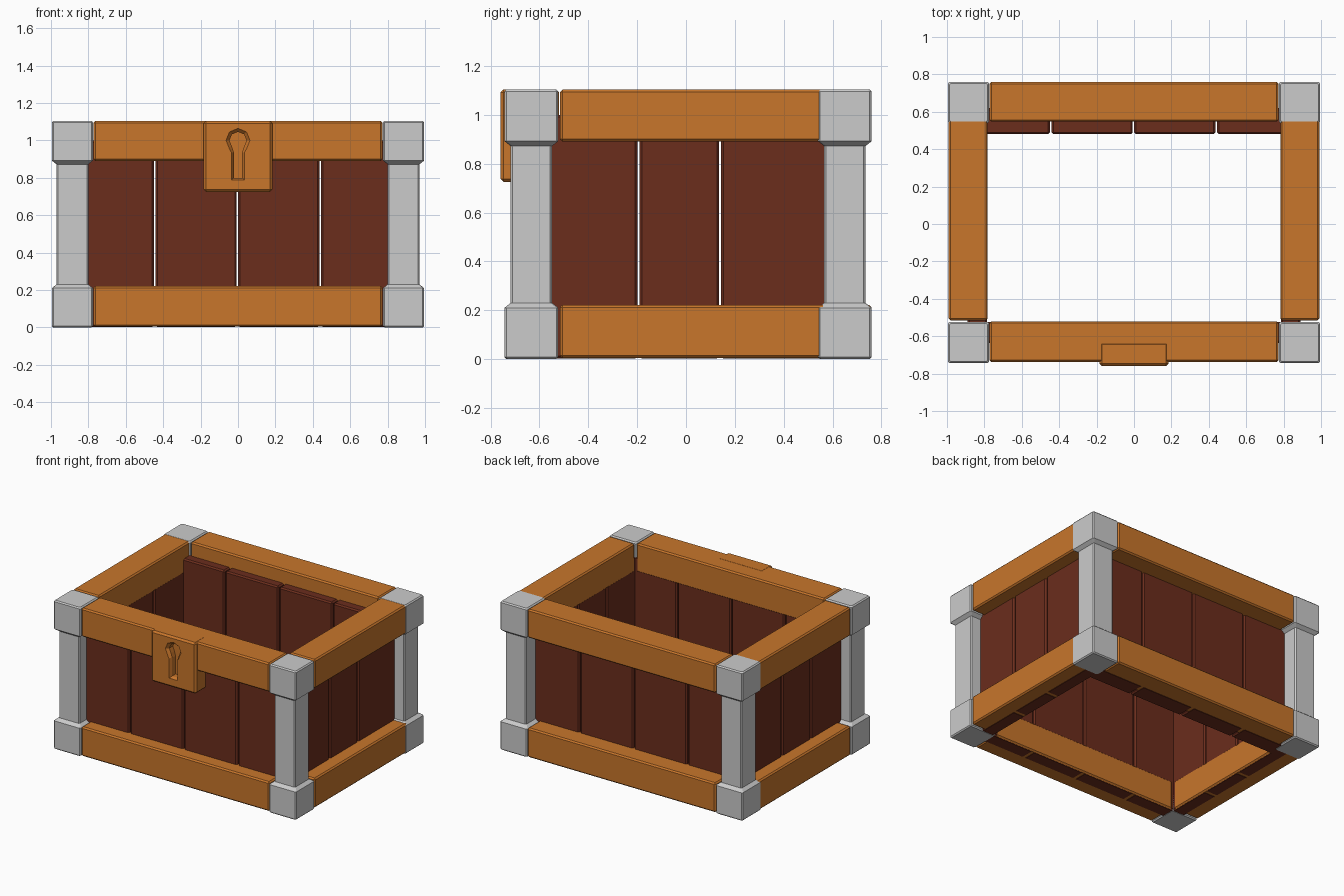
import bpy, bmesh, math

if "Cube" in bpy.data.objects:
    bpy.data.objects.remove(bpy.data.objects["Cube"])


def material(name, color):
    m = bpy.data.materials.new(name)
    m.diffuse_color = (*color, 1)
    m.use_nodes = True
    m.node_tree.nodes["Principled BSDF"].inputs["Base Color"].default_value = m.diffuse_color
    return m


trim = material("orange_trim", (0.58, 0.18, 0.024))
wood = material("red_wood", (0.147, 0.026, 0.012))


def finish(name, bm, mat=None):
    bmesh.ops.recalc_face_normals(bm, faces=bm.faces)
    me = bpy.data.meshes.new(name)
    bm.to_mesh(me)
    bm.free()
    ob = bpy.data.objects.new(name, me)
    bpy.context.collection.objects.link(ob)
    if mat:
        me.materials.append(mat)
    return ob


def loft(name, rings, mat=None):
    """Skin a list of equal-length point rings and cap both ends."""
    bm = bmesh.new()
    loops = [[bm.verts.new(p) for p in ring] for ring in rings]
    n = len(loops[0])
    for a, b in zip(loops, loops[1:]):
        for i in range(n):
            j = (i + 1) % n
            bm.faces.new((a[i], a[j], b[j], b[i]))
    bm.faces.new(loops[0])
    bm.faces.new(loops[-1])
    return finish(name, bm, mat)


def box(name, x, y, z, mat, bevel=0.01):
    """Chamfered box from min/max ranges."""
    bm = bmesh.new()
    bmesh.ops.create_cube(bm, size=1)
    for v in bm.verts:
        v.co = [r[0] + (c + 0.5) * (r[1] - r[0]) for r, c in zip((x, y, z), v.co)]
    bmesh.ops.bevel(bm, geom=bm.edges[:], offset=bevel, segments=1, affect='EDGES')
    return finish(name, bm, mat)


# Corner posts with wider end blocks
def square_ring(cx, cy, h, z, c=0.008):
    pts = [(h, -h + c), (h, h - c), (h - c, h), (-h + c, h),
           (-h, h - c), (-h, -h + c), (-h + c, -h), (h - c, -h)]
    return [(cx + px, cy + py, z) for px, py in pts]


profile = [(0.102, 0), (0.11, 0.008), (0.11, 0.21), (0.085, 0.23),
           (0.085, 0.872), (0.11, 0.892), (0.11, 1.095), (0.102, 1.104)]
for side, cx in (("left", -0.885), ("right", 0.885)):
    for end, cy in (("front", -0.633), ("back", 0.65)):
        loft(f"{end}_{side}_post", [square_ring(cx, cy, h, z) for h, z in profile])

# Top and bottom rails
rails = {}
for level, z in (("bottom", (0.004, 0.222)), ("top", (0.89, 1.103))):
    for end, y in (("front", (-0.737, -0.52)), ("back", (0.547, 0.759))):
        rails[level, end] = box(f"{level}_{end}_rail", (-0.773, 0.773), y, z, trim)
    for side, s in (("left", -1), ("right", 1)):
        x = sorted((s * 0.782, s * 0.992))
        box(f"{level}_{side}_rail", x, (-0.515, 0.57), z, trim)

# Upright planks of the four walls
GAP = 0.004
PZ = (0.002, 1.0)


def spans(edges):
    return [(a + GAP, b - GAP) for a, b in zip(edges, edges[1:])]


for i, x in enumerate(spans([-0.885, -0.445, -0.003, 0.44, 0.885])):
    box(f"front_plank_{i}", x, (-0.635, -0.523), PZ, wood)
    box(f"back_plank_{i}", x, (0.48, 0.62), PZ, wood)
for i, y in enumerate(spans([-0.6, -0.195, 0.14, 0.61])):
    box(f"right_plank_{i}", (0.785, 0.89), y, PZ, wood)
    box(f"left_plank_{i}", (-0.89, -0.785), y, PZ, wood)

# Lock plate
plate = box("lock_plate", (-0.185, 0.185), (-0.76, -0.63), (0.725, 1.104), trim, 0.013)


# Keyhole recess with sloped rim
def keyhole(r, w, bottom, y):
    angles = [math.radians(-45 + i * 270 / 6) for i in range(7)]
    pts = [(r * math.cos(a), 1.0 + r * math.sin(a)) for a in angles]
    pts = [(w, bottom), (w, 0.935)] + pts + [(-w, 0.935), (-w, bottom)]
    return [(px, y, pz) for px, pz in pts]


cutter = loft("keyhole_cutter", [keyhole(0.066, 0.036, 0.788, -0.762),
                                 keyhole(0.046, 0.022, 0.80, -0.74),
                                 keyhole(0.046, 0.022, 0.80, -0.70)])
cutter.hide_render = True
cutter.hide_viewport = True
for ob in (plate, rails["top", "front"]):
    mod = ob.modifiers.new("keyhole", 'BOOLEAN')
    mod.operation = 'DIFFERENCE'
    mod.solver = 'EXACT'
    mod.object = cutter
